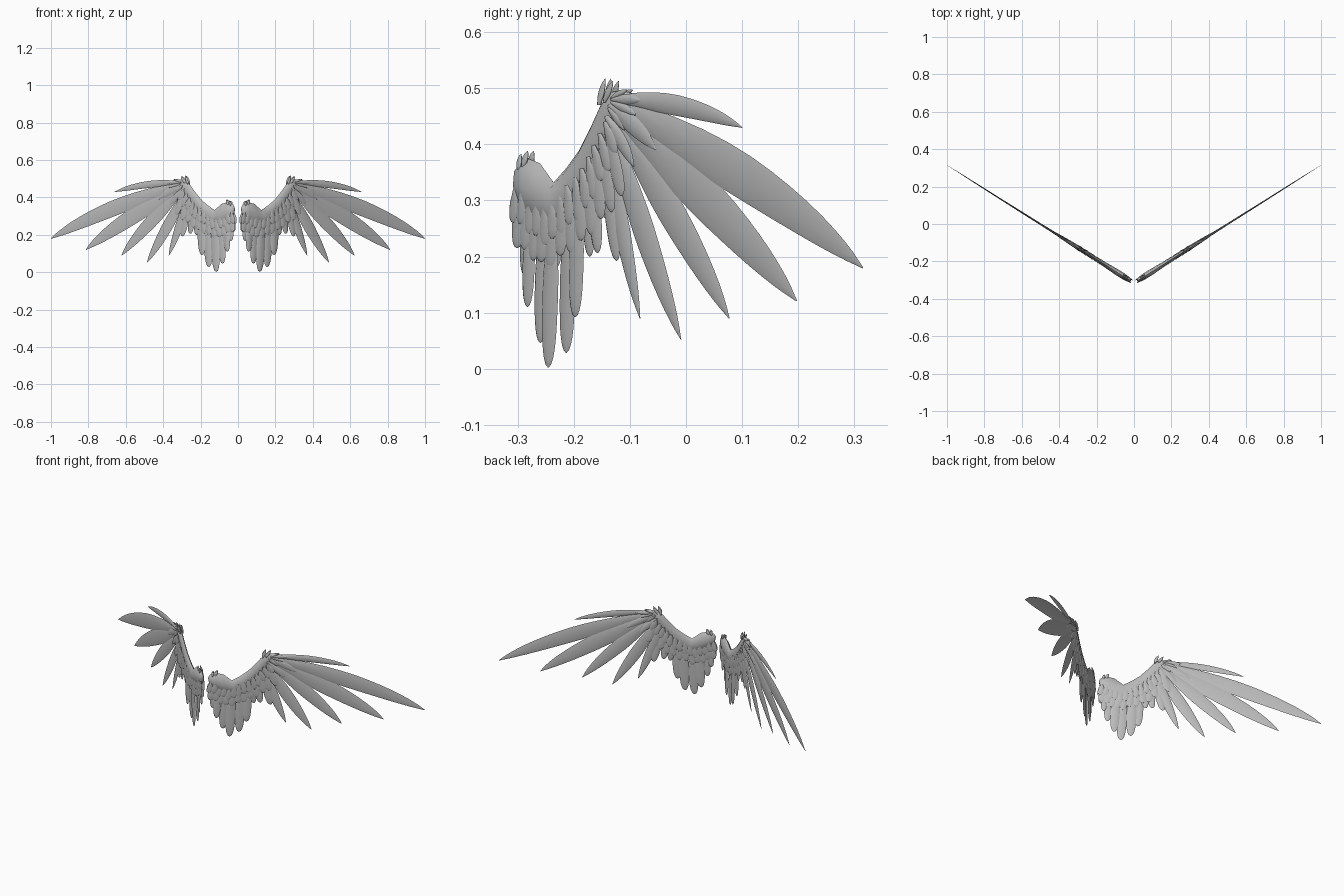
import bpy, bmesh, math
from mathutils import Vector

cube = bpy.data.objects.get("Cube")
if cube:
    bpy.data.objects.remove(cube)

grey = bpy.data.materials.new("feather grey")
grey.use_nodes = True
grey.diffuse_color = (0.5, 0.5, 0.5, 1)
grey.node_tree.nodes["Principled BSDF"].inputs["Base Color"].default_value = (0.5, 0.5, 0.5, 1)
grey.node_tree.nodes["Principled BSDF"].inputs["Roughness"].default_value = 0.7

SIDES = 8
NORMAL = Vector((0.533, -0.846, 0))


def on_wing(p, depth):
    """Place a side profile point (y, z) on the slanted wing plane."""
    return Vector(((p[0] + 0.315) / 0.63, p[0], p[1])) + NORMAL * depth


def loft(bm, stations):
    """Skin lens sections given as (centre, half width vector, half thickness, depth)."""
    rings = []
    for c, half, thick, depth in stations:
        ring = []
        for k in range(SIDES):
            a = 2 * math.pi * k / SIDES
            ring.append(bm.verts.new(on_wing(c + half * math.cos(a), depth + thick * math.sin(a))))
        rings.append(ring)
    for r0, r1 in zip(rings, rings[1:]):
        for k in range(SIDES):
            j = (k + 1) % SIDES
            bm.faces.new((r0[k], r0[j], r1[j], r1[k]))
    bm.faces.new(rings[0])
    bm.faces.new(rings[-1])


def feather(bm, root, tip, width, bow=0.0, blunt=False, thick=0.003, d0=0.0, d1=0.0):
    """Curved vane from root to tip, pointed or blunt."""
    a, b = Vector(root), Vector(tip)
    perp = Vector((-(b - a).y, (b - a).x)).normalized()
    mid = (a + b) / 2 + perp * bow
    power, fall = (7, 0.5) if blunt else (3.5, 0.85)
    steps = 14
    stations = []
    for i in range(steps + 1):
        t = 1 - (1 - i / steps) ** 1.5
        c = a * (1 - t) ** 2 + mid * 2 * t * (1 - t) + b * t * t
        tangent = (mid - a) * (1 - t) + (b - mid) * t
        side = Vector((-tangent.y, tangent.x)).normalized()
        grow = 0.3 + 0.7 * math.sin(math.pi / 2 * min(1, t / 0.55))
        taper = max(0.03, (1 - t ** power) ** fall)
        stations.append((c, side * width * grow * taper,
                         thick * max(0.15, taper), d0 + (d1 - d0) * t))
    loft(bm, stations)


def along(points, t):
    """Point at fraction t of a polyline."""
    f = t * (len(points) - 1)
    i = min(int(f), len(points) - 2)
    return Vector(points[i]).lerp(Vector(points[i + 1]), f - i)


def covert_row(bm, roots, tips, count, width, depth):
    """Overlapping short feathers on both faces of the wing."""
    for face in (1, -1):
        for i in range(count):
            t = i / (count - 1)
            tip = along(tips, t) + Vector((0, 0.008 * (i % 2)))
            d = face * (depth + 0.001 * (i % 2))
            feather(bm, along(roots, t), tip, width, 0.002, True, 0.003, d, d * 0.75)


def finish(bm, name, side):
    if side < 0:
        for v in bm.verts:
            v.co.x = -v.co.x
    bmesh.ops.recalc_face_normals(bm, faces=bm.faces)
    mesh = bpy.data.meshes.new(name)
    bm.to_mesh(mesh)
    bm.free()
    mesh.materials.append(grey)
    obj = bpy.data.objects.new(name, mesh)
    bpy.context.collection.objects.link(obj)
    bpy.ops.object.select_all(action='DESELECT')
    obj.select_set(True)
    bpy.context.view_layer.objects.active = obj
    bpy.ops.object.shade_smooth_by_angle(angle=math.radians(50))


# Long outer feathers: root, tip, half width, bow
PRIMARIES = [
    ((-.13, .48), (.10, .43), .020, .028),
    ((-.13, .475), (.315, .18), .041, .036),
    ((-.13, .465), (.197, .121), .038, .016),
    ((-.13, .45), (.077, .09), .027, .008),
    ((-.135, .43), (-.009, .052), .021, -.006),
    ((-.145, .41), (-.082, .09), .015, -.006),
]
# Blunt inner feathers: root, tip, half width
SECONDARIES = [
    ((-.15, .40), (-.126, .192), .012),
    ((-.165, .37), (-.155, .206), .011),
    ((-.18, .34), (-.174, .20), .010),
    ((-.19, .32), (-.195, .092), .013),
    ((-.21, .30), (-.216, .028), .014),
    ((-.235, .29), (-.243, .002), .014),
    ((-.255, .29), (-.262, .046), .013),
    ((-.275, .30), (-.28, .11), .011),
    ((-.287, .31), (-.291, .167), .009),
]
# Arm from shoulder to wrist: upper edge, lower edge, half thickness
ARM = [
    ((-.304, .345), (-.301, .315), .006),
    ((-.299, .362), (-.296, .292), .013),
    ((-.282, .375), (-.277, .272), .016),
    ((-.260, .366), (-.255, .255), .016),
    ((-.236, .332), (-.228, .252), .014),
    ((-.213, .358), (-.200, .285), .012),
    ((-.190, .390), (-.172, .325), .011),
    ((-.170, .430), (-.150, .375), .010),
    ((-.153, .468), (-.131, .420), .010),
    ((-.138, .492), (-.118, .450), .009),
    ((-.118, .496), (-.100, .468), .007),
    ((-.098, .492), (-.088, .478), .003),
]
# Short tufts on the shoulder and wrist: root, tip, half width
TUFTS = [
    ((-.283, .360), (-.277, .388), .005),
    ((-.291, .355), (-.289, .383), .004),
    ((-.148, .470), (-.139, .517), .005),
    ((-.138, .475), (-.125, .513), .005),
    ((-.125, .482), (-.100, .497), .006),
    ((-.125, .480), (-.073, .478), .010),
    ((-.125, .475), (-.085, .452), .009),
    ((-.130, .465), (-.105, .425), .008),
]

for side, label in ((1, "left"), (-1, "right")):
    bm = bmesh.new()
    for i, (root, tip, w, bow) in enumerate(PRIMARIES):
        feather(bm, root, tip, w, bow, False, 0.004, 0.004 - 0.002 * i, 0)
    finish(bm, label + "_primary_feathers", side)

    bm = bmesh.new()
    for i, (root, tip, w) in enumerate(SECONDARIES):
        d = 0.003 if i % 2 else -0.003
        feather(bm, root, tip, w, 0, True, 0.004, d, d)
    finish(bm, label + "_secondary_feathers", side)

    # Lower and upper covert layers
    bm = bmesh.new()
    covert_row(bm, [(-.292, .31), (-.24, .28), (-.18, .33), (-.135, .43)],
               [(-.297, .215), (-.244, .175), (-.176, .225), (-.11, .30)], 12, .011, .007)
    covert_row(bm, [(-.296, .32), (-.24, .29), (-.18, .35), (-.135, .44)],
               [(-.302, .26), (-.242, .215), (-.176, .27), (-.12, .375)], 14, .009, .010)
    finish(bm, label + "_covert_feathers", side)

    # Wrist feathers covering the primary roots
    bm = bmesh.new()
    for face in (1, -1):
        feather(bm, (-.13, .47), (-.05, .39), .016, .006, False, .004, face * .007, face * .005)
        feather(bm, (-.135, .45), (-.088, .36), .012, .003, False, .004, face * .008, face * .006)
        for root, tip, w in TUFTS:
            feather(bm, root, tip, w, .002, False, .004, face * .008, face * .006)
    finish(bm, label + "_tuft_feathers", side)

    bm = bmesh.new()
    loft(bm, [((Vector(u) + Vector(l)) / 2, (Vector(u) - Vector(l)) / 2, t, 0) for u, l, t in ARM])
    finish(bm, label + "_wing_arm", side)
